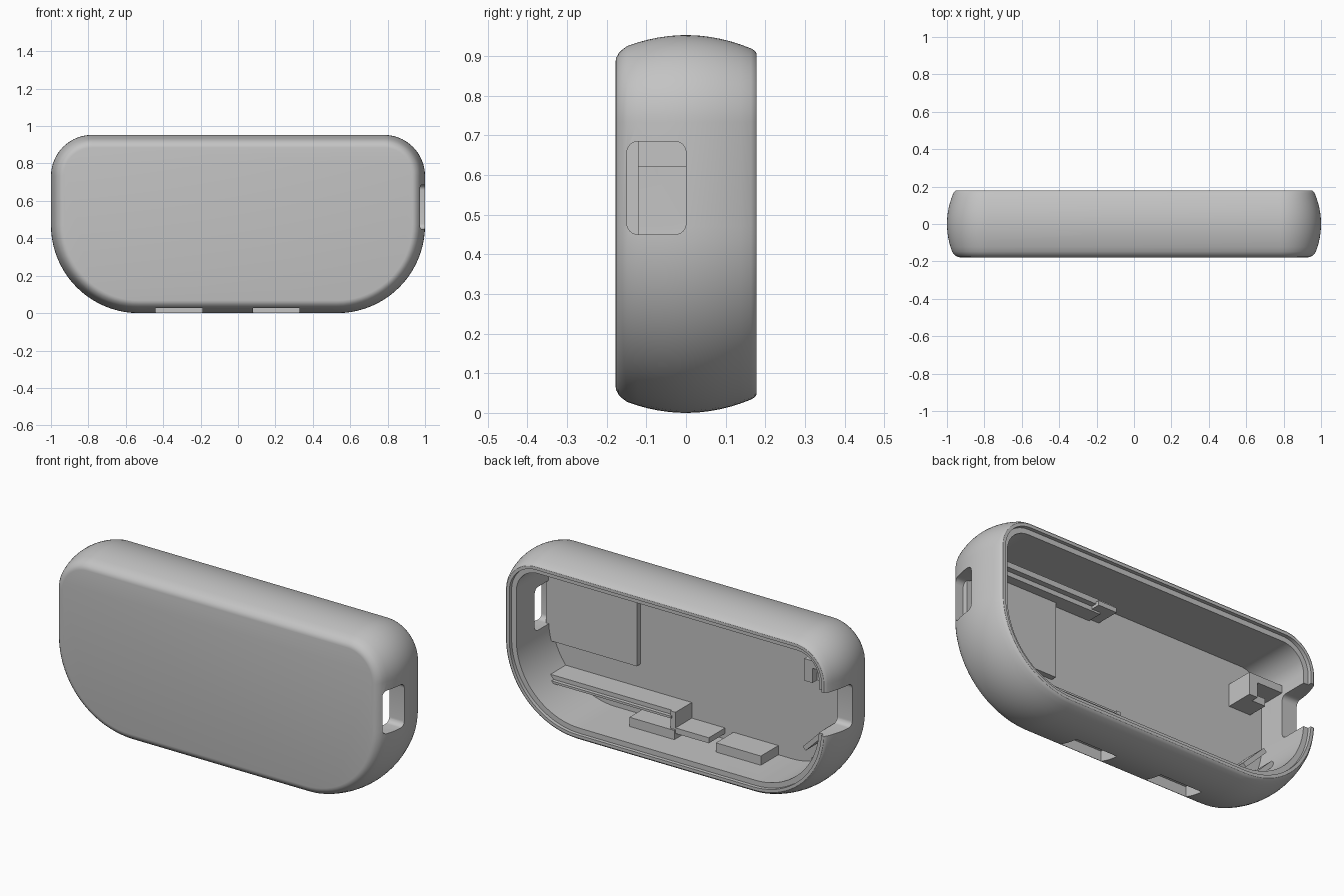
import bpy, bmesh, math
from mathutils import Matrix

if "Cube" in bpy.data.objects:
    bpy.data.objects.remove(bpy.data.objects["Cube"], do_unlink=True)

HEIGHT = 0.953
FLOOR = -0.15
WALL = 0.09

grey = bpy.data.materials.new("matte_grey")
grey.use_nodes = True
colour = (0.55, 0.55, 0.55, 1)
grey.diffuse_color = colour
bsdf = next(n for n in grey.node_tree.nodes if n.type == 'BSDF_PRINCIPLED')
bsdf.inputs["Base Color"].default_value = colour


def add_object(name, bm):
    bmesh.ops.recalc_face_normals(bm, faces=bm.faces)
    mesh = bpy.data.meshes.new(name)
    bm.to_mesh(mesh)
    bm.free()
    mesh.materials.append(grey)
    ob = bpy.data.objects.new(name, mesh)
    bpy.context.collection.objects.link(ob)
    return ob


def outline(inset, steps=20):
    """Rounded outline, with larger corners at the bottom."""
    top, low = 0.22, 0.47
    corners = [(1 - top, HEIGHT - top, top, 0), (top - 1, HEIGHT - top, top, 90),
               (low - 1, low, low, 180), (1 - low, low, low, 270)]
    points = []
    for cx, cz, r, start in corners:
        for i in range(steps + 1):
            a = math.radians(start + 90 * i / steps)
            points.append((cx + (r - inset) * math.cos(a),
                           cz + (r - inset) * math.sin(a)))
    return points


def box(name, x, y, z, bevel=0, tilt=0):
    """Box from ranges, with optional rounding of the edges along x."""
    bm = bmesh.new()
    bmesh.ops.create_cube(bm, size=1)
    bmesh.ops.scale(bm, verts=bm.verts, vec=(x[1] - x[0], y[1] - y[0], z[1] - z[0]))
    if bevel:
        edges = [e for e in bm.edges
                 if abs(e.verts[0].co.x - e.verts[1].co.x) > 1e-4]
        bmesh.ops.bevel(bm, geom=edges, offset=bevel, segments=6,
                        profile=0.5, affect='EDGES')
    if tilt:
        bmesh.ops.rotate(bm, verts=bm.verts,
                         matrix=Matrix.Rotation(math.radians(tilt), 3, 'Y'))
    bmesh.ops.translate(bm, verts=bm.verts,
                        vec=[sum(r) / 2 for r in (x, y, z)])
    return add_object(name, bm)


# Shell: bulged outside, stepped rim at the back, hollow inside
profile = [(-0.178, 0.068), (-0.176, 0.057), (-0.170, 0.046), (-0.160, 0.036)]
for i in range(13):
    y = -0.148 + i * 0.026
    profile.append((y, 1.25 * y * y))
profile += [(0.174, 0.040), (0.178, 0.046), (0.178, 0.062), (0.158, 0.062),
            (0.158, WALL), (FLOOR, WALL)]
bm = bmesh.new()
rings = [[bm.verts.new((x, y, z)) for x, z in outline(inset)] for y, inset in profile]
for a, b in zip(rings, rings[1:]):
    for i in range(len(a)):
        j = (i + 1) % len(a)
        bm.faces.new((a[i], a[j], b[j], b[i]))
bm.faces.new(rings[0])
bm.faces.new(rings[-1])
shell = add_object("shell", bm)

# Openings: side slot, notch in the rim, two holes underneath
hole_ranges = [(0.08, 0.33), (-0.44, -0.19)]
cutters = [box("slot_cutter", (0.85, 1.1), (FLOOR + 0.001, 0), (0.45, 0.685), 0.028),
           box("notch_cutter", (-1.1, -0.85), (0, 0.3), (0.45, 0.685), 0.028)]
for span in hole_ranges:
    cutters.append(box("bottom_cutter", span, (-0.145, -0.03), (-0.1, 0.12)))
for cutter in cutters:
    cutter.hide_render = True
    mod = shell.modifiers.new("cut", 'BOOLEAN')
    mod.operation = 'DIFFERENCE'
    mod.solver = 'EXACT'
    mod.object = cutter
bpy.context.view_layer.update()
graph = bpy.context.evaluated_depsgraph_get()
cut_mesh = bpy.data.meshes.new_from_object(shell.evaluated_get(graph))
shell.modifiers.clear()
shell.data = cut_mesh
for cutter in cutters:
    bpy.data.objects.remove(cutter, do_unlink=True)
for poly in cut_mesh.polygons:
    poly.use_smooth = True
cut_mesh.set_sharp_from_angle(angle=math.radians(30))

# Raised pad beside the slot
BASE = FLOOR - 0.01
box("floor_pad", (0.38, 0.925), (BASE, -0.12), (0.36, 0.79))

# Housings over the bottom holes
for i, (x0, x1) in enumerate(hole_ranges):
    box(f"bottom_housing_{i + 1}", (x0 - 0.01, x1 + 0.01), (BASE, 0), (0.08, 0.14))

# Lower stepped rail, with a raised lip along its back edge
box("lower_rail", (0.09, 0.85), (BASE, -0.02), (0.20, 0.235))
box("lower_rail_lip", (0.09, 0.82), (BASE, 0.0), (0.20, 0.212))
box("lower_rail_drop", (0.07, 0.10), (BASE, -0.01), (0.13, 0.235))
box("lower_rail_step", (-0.13, 0.10), (BASE, -0.01), (0.12, 0.15))

# Upper rail under the top wall
box("upper_rail", (0.09, 0.88), (BASE, -0.04), (0.79, 0.82))
box("upper_rail_lip", (0.15, 0.88), (BASE, -0.07), (0.765, 0.79))
box("upper_rail_stop", (0.09, 0.20), (BASE, -0.02), (0.775, 0.80))

# Bracket and sloping rib near the notch
box("bracket_upright", (-0.76, -0.71), (BASE, 0), (0.62, 0.74))
box("bracket_arm", (-0.93, -0.71), (BASE, 0), (0.70, 0.74))
box("bracket_foot", (-0.84, -0.74), (BASE, -0.04), (0.62, 0.66))
for i, shift in enumerate((0, 0.05)):
    box(f"corner_rib_{i + 1}", (-0.90 + shift, -0.72 + shift), (BASE, -0.02),
        (0.24 + shift, 0.265 + shift), tilt=45)
